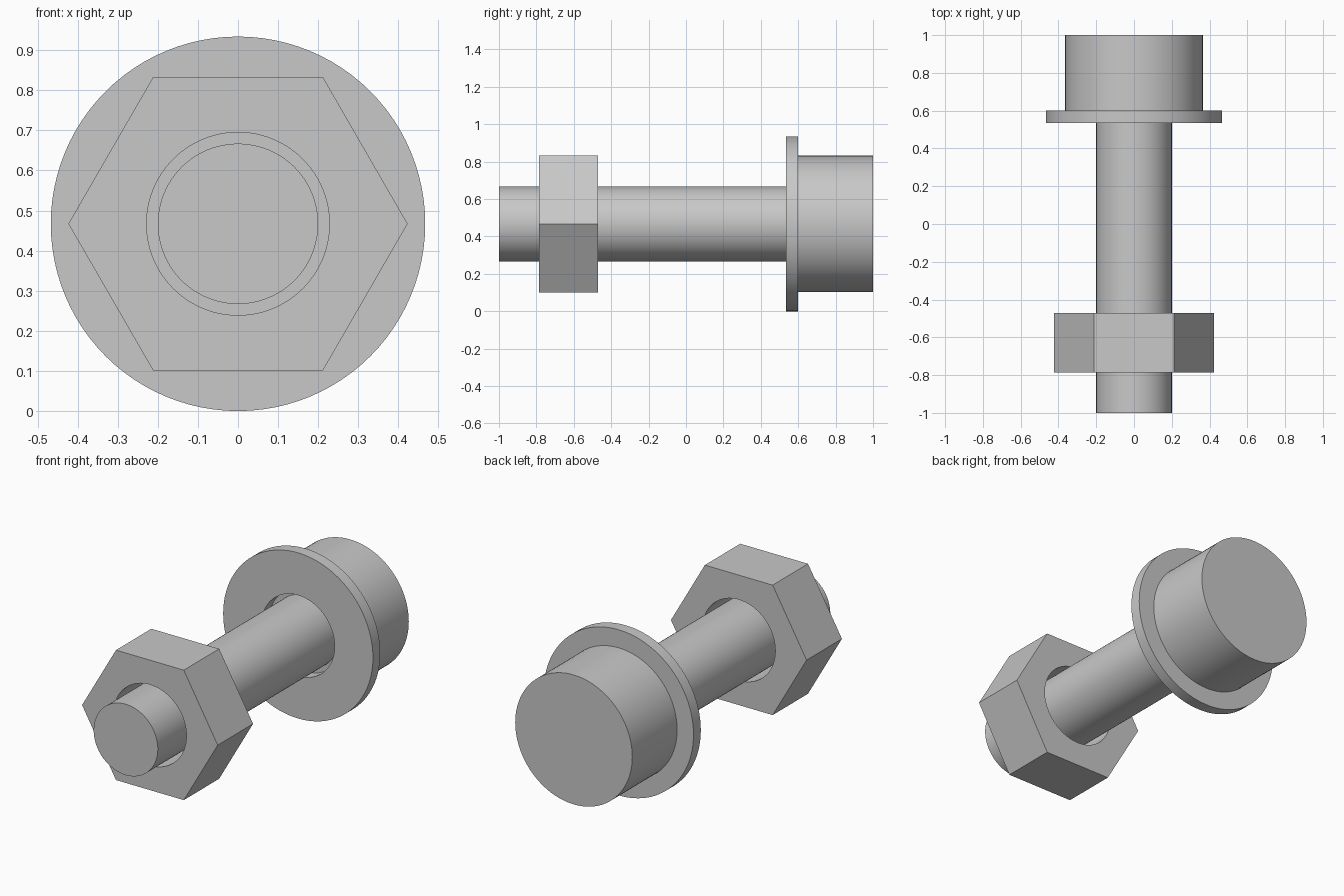
import bpy
import bmesh
from math import cos, pi, radians, sin

if "Cube" in bpy.data.objects:
    bpy.data.objects.remove(bpy.data.objects["Cube"], do_unlink=True)

SEGMENTS = 96
AXIS_Z = 0.467

# Single plain steel colour
GREY = (0.58, 0.58, 0.58, 1)
steel = bpy.data.materials.new("steel grey")
steel.use_nodes = True
steel.diffuse_color = GREY
steel.node_tree.nodes["Principled BSDF"].inputs["Base Color"].default_value = GREY


def circle(radius):
    return lambda angle: radius


def hexagon(corner_radius):
    """Polar radius of a hexagon with a corner at angle zero."""
    flat = corner_radius * cos(pi / 6)
    return lambda angle: flat / cos(angle % (pi / 3) - pi / 6)


def sweep(name, profile, ring=False):
    """Sweep (outline, y) pairs round the y axis; a ring closes on itself, a solid is capped."""
    bm = bmesh.new()
    angles = [2 * pi * i / SEGMENTS for i in range(SEGMENTS)]
    loops = [[bm.verts.new((outline(a) * cos(a), y, outline(a) * sin(a))) for a in angles]
             for outline, y in profile]
    pairs = list(zip(loops, loops[1:]))
    if ring:
        pairs.append((loops[-1], loops[0]))
    else:
        bm.faces.new(loops[0])
        bm.faces.new(loops[-1])
    for a, b in pairs:
        for i in range(SEGMENTS):
            j = (i + 1) % SEGMENTS
            bm.faces.new((a[i], a[j], b[j], b[i]))
    bmesh.ops.recalc_face_normals(bm, faces=bm.faces[:])
    mesh = bpy.data.meshes.new(name)
    bm.to_mesh(mesh)
    bm.free()
    mesh.materials.append(steel)
    obj = bpy.data.objects.new(name, mesh)
    obj.location.z = AXIS_Z
    bpy.context.collection.objects.link(obj)
    bpy.ops.object.select_all(action="DESELECT")
    obj.select_set(True)
    bpy.context.view_layer.objects.active = obj
    bpy.ops.object.shade_smooth_by_angle(angle=radians(30))
    return obj


def collar(name, outline, hole, front, back):
    """Flat plate with a round hole."""
    return sweep(name, [(outline, front), (outline, back), (hole, back), (hole, front)], ring=True)


# Bolt: shank and cylindrical head in one piece
shank, head = circle(0.2), circle(0.365)
sweep("bolt", [(shank, -1), (shank, 0.6), (head, 0.6), (head, 1)])

# Washer against the head, and hex nut near the free end
clearance = circle(0.228)
collar("washer", circle(0.467), clearance, 0.535, 0.6)
collar("hex_nut", hexagon(0.423), clearance, -0.785, -0.47)
